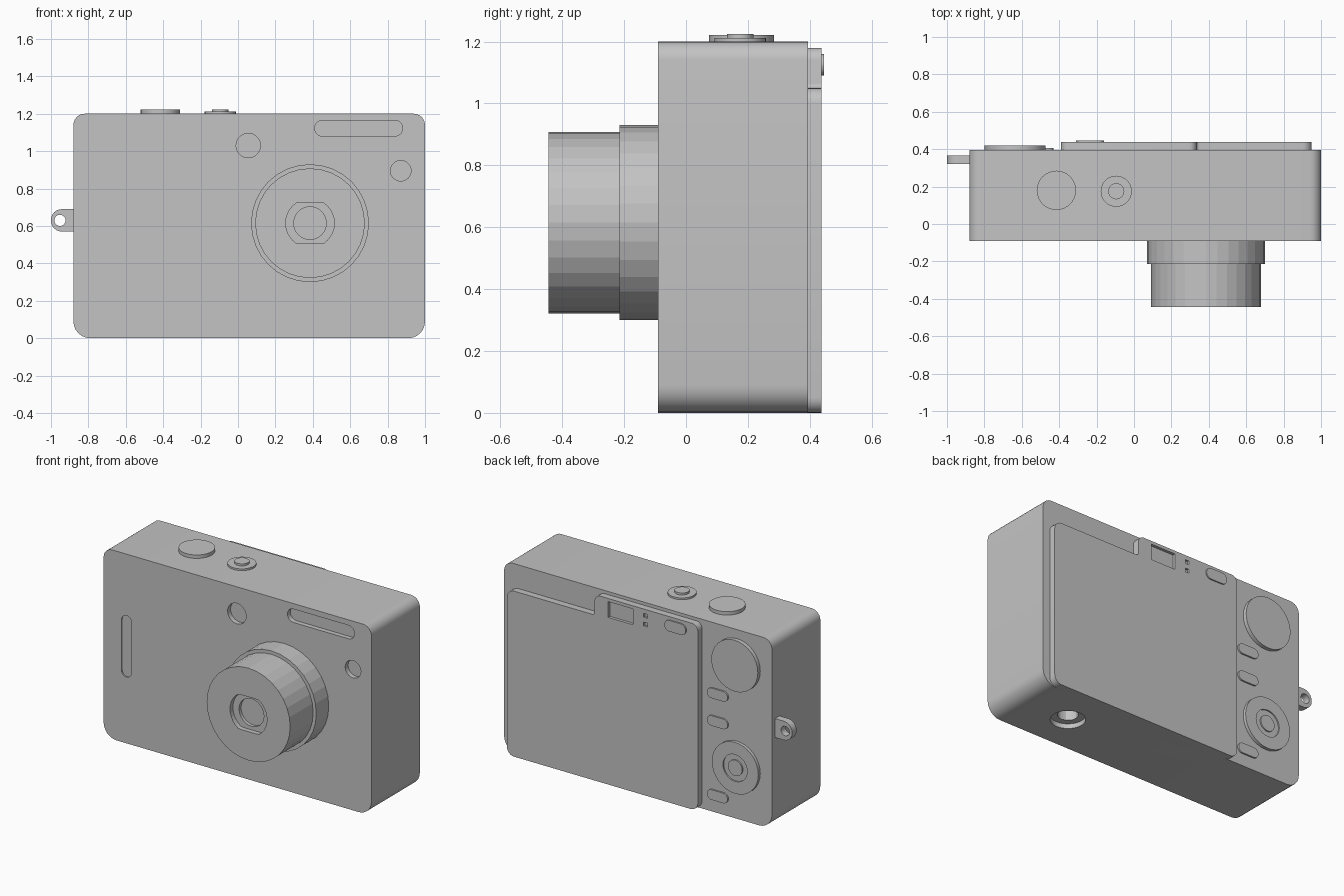
import bpy
import bmesh
from math import sin, cos, tan, pi
from mathutils import Vector

cube = bpy.data.objects.get("Cube")
if cube:
    bpy.data.objects.remove(cube, do_unlink=True)

grey = bpy.data.materials.new("plain grey")
grey.use_nodes = True
COLOUR = (0.55, 0.55, 0.55, 1)
grey.diffuse_color = COLOUR
grey.node_tree.nodes["Principled BSDF"].inputs["Base Color"].default_value = COLOUR


# Profile helpers
def circle(u, v, r, n=32):
    return [(u + r * cos(2 * pi * i / n), v + r * sin(2 * pi * i / n)) for i in range(n)]


def fillet(corners, seg=6):
    """Outline with each (u, v, radius) corner rounded."""
    out = []
    for i, (u, v, r) in enumerate(corners):
        p = Vector((u, v))
        a = (Vector(corners[i - 1][:2]) - p).normalized()
        b = (Vector(corners[(i + 1) % len(corners)][:2]) - p).normalized()
        if r == 0:
            out.append((u, v))
            continue
        half = a.angle(b) / 2
        centre = p + (a + b).normalized() * (r / sin(half))
        start = p + a * (r / tan(half)) - centre
        end = p + b * (r / tan(half)) - centre
        for k in range(seg + 1):
            t = k / seg
            w = start.angle(end)
            d = (start * sin((1 - t) * w) + end * sin(t * w)) / sin(w)
            out.append(tuple(centre + d))
    return out


def box(u0, u1, v0, v1, r=0.0):
    return fillet([(u0, v0, r), (u1, v0, r), (u1, v1, r), (u0, v1, r)])


def pill(u0, u1, v0, v1):
    return box(u0, u1, v0, v1, min(u1 - u0, v1 - v0) * 0.495)


# Extrude a profile along y (profile in x, z) or along z (profile in x, y)
def prism(name, outline, lo, hi, axis="y", smooth=False):
    bm = bmesh.new()
    place = (lambda u, v, d: (u, d, v)) if axis == "y" else (lambda u, v, d: (u, v, d))
    face = bm.faces.new([bm.verts.new(place(u, v, lo)) for u, v in outline])
    new = bmesh.ops.extrude_face_region(bm, geom=[face])["geom"]
    bmesh.ops.translate(bm, verts=[g for g in new if isinstance(g, bmesh.types.BMVert)],
                        vec=place(0, 0, hi - lo))
    bmesh.ops.recalc_face_normals(bm, faces=bm.faces)
    mesh = bpy.data.meshes.new(name)
    bm.to_mesh(mesh)
    bm.free()
    mesh.materials.append(grey)
    ob = bpy.data.objects.new(name, mesh)
    bpy.context.collection.objects.link(ob)
    if smooth:
        shade(ob)
    return ob


def activate(ob):
    bpy.ops.object.select_all(action="DESELECT")
    ob.select_set(True)
    bpy.context.view_layer.objects.active = ob


def shade(ob):
    activate(ob)
    bpy.ops.object.shade_smooth_by_angle(angle=pi / 6)


def cut(ob, outline, lo, hi, axis="y"):
    cutter = prism("cutter", outline, lo, hi, axis)
    cutter.hide_render = True
    mod = ob.modifiers.new("cut", "BOOLEAN")
    mod.operation = "DIFFERENCE"
    mod.solver = "EXACT"
    mod.object = cutter
    activate(ob)
    bpy.ops.object.modifier_apply(modifier=mod.name)
    bpy.data.objects.remove(cutter, do_unlink=True)


FRONT, BACK, TOP = -0.09, 0.395, 1.2

# Body with front windows and tripod socket
body = prism("body", fillet([(-0.88, 0, 0.09), (1, 0, 0.09), (1, TOP, 0.06), (-0.88, TOP, 0.06)]),
             FRONT, BACK)
cut(body, pill(0.41, 0.88, 1.08, 1.165), -0.2, FRONT + 0.03)
cut(body, circle(0.055, 1.03, 0.065), -0.2, FRONT + 0.03)
cut(body, circle(0.87, 0.895, 0.055), -0.2, FRONT + 0.03)
cut(body, pill(-0.755, -0.685, 0.42, 0.81), -0.2, FRONT + 0.008)
cut(body, circle(0.62, 0.16, 0.1), -0.1, 0.03, "z")
cut(body, circle(0.62, 0.16, 0.06, 12), -0.1, 0.1, "z")
shade(body)

# Lens
LX, LZ = 0.385, 0.615
prism("lens_ring", circle(LX, LZ, 0.315), -0.215, FRONT + 0.01)
barrel = prism("lens_barrel", circle(LX, LZ, 0.293), -0.445, -0.205)
opening = [(x, max(LZ - 0.11, min(LZ + 0.11, z))) for x, z in circle(LX, LZ, 0.13)]
cut(barrel, opening, -0.6, -0.415)
cut(barrel, circle(LX, LZ, 0.087), -0.6, -0.395)

# Screen plate with raised eyepiece tab
plate = prism("screen_plate", fillet([
    (-0.39, 0, 0.05), (0.95, 0, 0.05), (0.95, 1.05, 0.05),
    (0.335, 1.05, 0.015), (0.335, TOP - 0.02, 0.04), (-0.39, TOP - 0.02, 0.04)]),
    BACK - 0.01, 0.438)
cut(plate, box(0.065, 0.24, 1.06, 1.16), 0.42, 0.6)
for z in (1.085, 1.14):
    cut(plate, box(-0.035, -0.01, z - 0.012, z + 0.012), 0.425, 0.6)
shade(plate)
prism("tab_button", pill(-0.31, -0.16, 1.09, 1.16), 0.43, 0.446, smooth=True)

# Rear controls
DX = -0.635
prism("mode_dial", circle(DX, 0.98, 0.163), BACK - 0.01, 0.42, smooth=True)
pad = prism("control_pad", circle(DX, 0.33, 0.163), BACK - 0.01, 0.415)
cut(pad, circle(DX, 0.33, 0.085), 0.407, 0.6)
shade(pad)
prism("pad_centre", circle(DX, 0.33, 0.05), 0.40, 0.415, smooth=True)
for i, z in enumerate((0.755, 0.58, 0.11)):
    prism("rear_button_%d" % (i + 1), pill(-0.575, -0.43, z - 0.032, z + 0.032),
          BACK - 0.01, 0.405, smooth=True)

# Top controls
prism("power_button", circle(-0.415, 0.18, 0.105), TOP - 0.01, 1.222, "z", True)
prism("zoom_ring", circle(-0.095, 0.175, 0.083), TOP - 0.01, 1.211, "z", True)
prism("shutter_button", circle(-0.095, 0.175, 0.043), TOP, 1.224, "z", True)

# Strap loop
loop = prism("strap_loop", fillet([(-1, 0.57, 0.058), (-0.87, 0.57, 0),
                                   (-0.87, 0.69, 0), (-1, 0.69, 0.058)]), 0.32, 0.365)
cut(loop, circle(-0.952, 0.63, 0.03, 20), 0.2, 0.5)
shade(loop)
